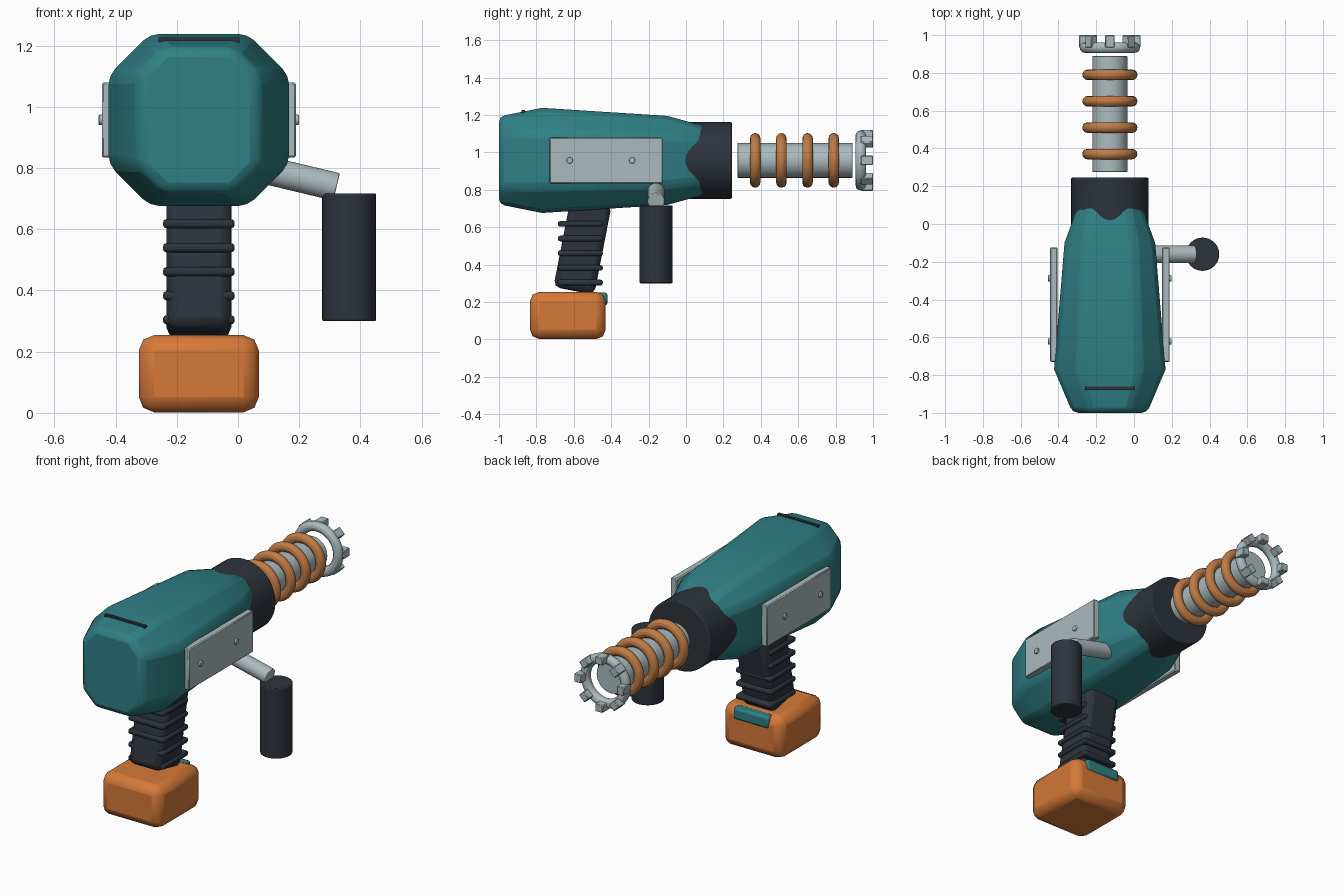
import bpy, bmesh, math
from mathutils import Vector, Matrix

if "Cube" in bpy.data.objects:
    bpy.data.objects.remove(bpy.data.objects["Cube"])

CX, CZ = -0.128, 0.957      # main axis of body and barrel


def material(name, rgb):
    m = bpy.data.materials.new(name)
    m.diffuse_color = (*rgb, 1)
    m.use_nodes = True
    m.node_tree.nodes["Principled BSDF"].inputs["Base Color"].default_value = m.diffuse_color
    return m


TEAL = material("teal", (0.028, 0.215, 0.235))
DARK = material("dark_rubber", (0.026, 0.034, 0.045))
STEEL = material("light_steel", (0.41, 0.50, 0.52))
ORANGE = material("orange", (0.67, 0.19, 0.04))
COPPER = material("copper", (0.52, 0.20, 0.06))


def finish(obj, name, mat, bevel=0.0, segments=2, limit=35):
    obj.name = name
    obj.data.materials.append(mat)
    if bevel:
        b = obj.modifiers.new("bevel", 'BEVEL')
        b.width, b.segments = bevel, segments
        b.limit_method, b.angle_limit = 'ANGLE', math.radians(limit)
    bpy.ops.object.select_all(action='DESELECT')
    obj.select_set(True)
    bpy.context.view_layer.objects.active = obj
    bpy.ops.object.shade_smooth_by_angle(angle=math.radians(30))
    return obj


def box(name, center, size, mat, bevel=0.0, segments=2, rot=(0, 0, 0)):
    bpy.ops.mesh.primitive_cube_add(size=1, location=center, rotation=rot)
    obj = bpy.context.object
    obj.scale = size
    bpy.ops.object.transform_apply(location=False, rotation=False, scale=True)
    return finish(obj, name, mat, bevel, segments)


def rod(name, start, end, radius, mat, bevel=0.0, sides=32):
    a, b = Vector(start), Vector(end)
    d = b - a
    bpy.ops.mesh.primitive_cylinder_add(vertices=sides, radius=radius,
                                        depth=d.length, location=(a + b) / 2)
    obj = bpy.context.object
    obj.rotation_euler = d.to_track_quat('Z', 'Y').to_euler()
    return finish(obj, name, mat, bevel)


def ring(name, y, major, minor, mat):
    bpy.ops.mesh.primitive_torus_add(major_radius=major, minor_radius=minor,
                                     major_segments=40, minor_segments=12,
                                     location=(CX, y, CZ),
                                     rotation=(math.pi / 2, 0, 0))
    return finish(bpy.context.object, name, mat)


# Body: chamfered rectangle sections (y, half width, half height, chamfer)
sections = [(-1.0, 0.197, 0.235, 0.085), (-0.77, 0.295, 0.281, 0.135),
            (-0.10, 0.240, 0.238, 0.105), (0.20, 0.130, 0.155, 0.055)]
bm = bmesh.new()
loops = []
for y, w, h, c in sections:
    outline = [(w, h - c), (w - c, h), (c - w, h), (-w, h - c),
               (-w, c - h), (c - w, -h), (w - c, -h), (w, c - h)]
    loops.append([bm.verts.new((CX + x, y, CZ + z)) for x, z in outline])
for p, q in zip(loops, loops[1:]):
    for i in range(8):
        j = (i + 1) % 8
        bm.faces.new((p[i], p[j], q[j], q[i]))
bm.faces.new(loops[0])
bm.faces.new(loops[-1])
bmesh.ops.recalc_face_normals(bm, faces=bm.faces)
mesh = bpy.data.meshes.new("body")
bm.to_mesh(mesh)
bm.free()
body = bpy.data.objects.new("body", mesh)
bpy.context.collection.objects.link(body)
finish(body, "body", TEAL, 0.03, 2)

# Slot strip on the sloped top
box("top_slot", (CX, -0.87, 1.215), (0.265, 0.018, 0.022), DARK)

# Side plates with screws
for side, s in (("left", -1), ("right", 1)):
    box(side + "_plate", (CX + s * 0.297, -0.427, CZ), (0.04, 0.605, 0.245), STEEL, 0.005, 1)
    for k, y in enumerate((-0.622, -0.288)):
        rod(f"{side}_screw_{k + 1}", (CX + s * 0.30, y, CZ),
            (CX + s * 0.327, y, CZ), 0.017, STEEL, 0.003, 16)

# Nose collar and barrel
rod("nose_collar", (CX, -0.05, CZ), (CX, 0.245, CZ), 0.205, DARK, 0.006, 48)
rod("barrel", (CX, 0.275, CZ), (CX, 0.89, CZ), 0.093, STEEL, 0.004)
for k in range(4):
    ring(f"coil_ring_{k + 1}", 0.37 + 0.14 * k, 0.118, 0.028, COPPER)

# Crown at the muzzle: ring with eight teeth
ring("crown_ring", 0.934, 0.132, 0.028, STEEL)
for k in range(8):
    a = k * math.pi / 4
    box(f"crown_tooth_{k + 1}",
        (CX + 0.14 * math.cos(a), 0.967, CZ + 0.14 * math.sin(a)),
        (0.045, 0.066, 0.05), STEEL, 0.004, 1, rot=(0, -a, 0))

# Side handle on its angled arm
rod("handle_arm", (0.0, -0.16, 0.815), (0.322, -0.16, 0.738), 0.046, STEEL, 0.004)
rod("side_handle", (0.363, -0.16, 0.30), (0.363, -0.16, 0.717), 0.088, DARK, 0.005)

# Tilted grip with level ribs
box("grip", (CX, -0.553, 0.50), (0.212, 0.222, 0.49), DARK, 0.035, 2,
    rot=(math.radians(-11), 0, 0))
for k in range(5):
    box(f"grip_rib_{k + 1}", (CX, -0.565, 0.304 + 0.0785 * k),
        (0.234, 0.24, 0.03), DARK, 0.011, 2)

# Battery block and its rear release clip
box("battery", (CX, -0.632, 0.128), (0.392, 0.405, 0.252), ORANGE, 0.05, 2)
box("battery_clip", (CX, -0.45, 0.216), (0.23, 0.06, 0.07), TEAL, 0.014, 2)
